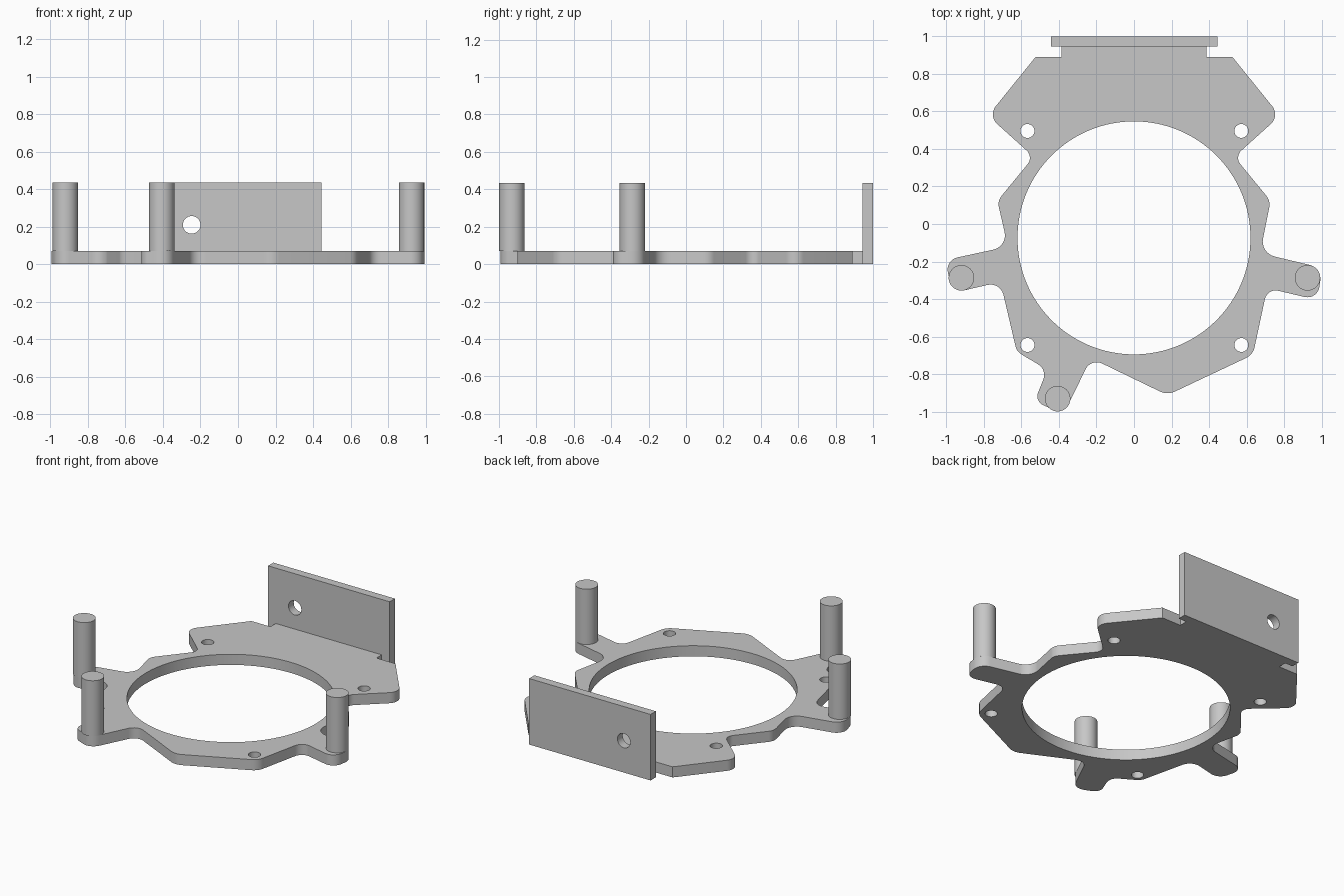
import bpy
import bmesh
from math import cos, sin, tan, pi, radians
from mathutils import Vector

if "Cube" in bpy.data.objects:
    bpy.data.objects.remove(bpy.data.objects["Cube"], do_unlink=True)

BASE_TOP = 0.07
TOP = 0.435
BACK_FRONT = 0.945

grey = bpy.data.materials.new("plain_grey")
grey.use_nodes = True
grey.diffuse_color = (0.57, 0.57, 0.57, 1)
for node in grey.node_tree.nodes:
    if node.type == "BSDF_PRINCIPLED":
        node.inputs["Base Color"].default_value = grey.diffuse_color


def finish(obj):
    """Assign the colour and smooth only the rounded faces."""
    obj.data.materials.clear()
    obj.data.materials.append(grey)
    bpy.ops.object.select_all(action="DESELECT")
    obj.select_set(True)
    bpy.context.view_layer.objects.active = obj
    bpy.ops.object.shade_smooth_by_angle(angle=radians(30))


def circle(x, y, radius, count=32):
    return [(x + radius * cos(2 * pi * i / count), y + radius * sin(2 * pi * i / count))
            for i in range(count)]


def rounded(corners, steps=8):
    """Replace each (x, y, tangent length) corner by a circular arc."""
    points = []
    for i, (x, y, length) in enumerate(corners):
        corner = Vector((x, y))
        if not length:
            points.append(corner)
            continue
        before = (Vector(corners[i - 1][:2]) - corner).normalized()
        after = (Vector(corners[(i + 1) % len(corners)][:2]) - corner).normalized()
        half = before.angle(after) / 2
        radius = length * tan(half)
        middle = (before + after).normalized()
        centre = corner + middle * length / cos(half)
        across = (after - before).normalized()
        sweep = pi / 2 - half
        for k in range(steps + 1):
            turn = sweep * (2 * k / steps - 1)
            points.append(centre + radius * (across * sin(turn) - middle * cos(turn)))
    return points


def sheet(name, loops, thickness):
    """Extruded flat profile; the inner loops become holes."""
    curve = bpy.data.curves.new(name + "_profile", "CURVE")
    curve.dimensions = "2D"
    curve.fill_mode = "BOTH"
    curve.extrude = thickness / 2
    for loop in loops:
        spline = curve.splines.new("POLY")
        spline.points.add(len(loop) - 1)
        for point, (x, y) in zip(spline.points, loop):
            point.co = (x, y, 0, 1)
        spline.use_cyclic_u = True
    helper = bpy.data.objects.new(name + "_helper", curve)
    bpy.context.collection.objects.link(helper)
    graph = bpy.context.evaluated_depsgraph_get()
    mesh = bpy.data.meshes.new_from_object(helper.evaluated_get(graph))
    bpy.data.objects.remove(helper, do_unlink=True)
    bm = bmesh.new()
    bm.from_mesh(mesh)
    bmesh.ops.remove_doubles(bm, verts=bm.verts, dist=0.0001)
    bmesh.ops.recalc_face_normals(bm, faces=bm.faces)
    bm.to_mesh(mesh)
    bm.free()
    obj = bpy.data.objects.new(name, mesh)
    bpy.context.collection.objects.link(obj)
    return obj


# Base ring outline: back shoulders, two side arms, a front foot
back_right = [
    (-0.386, BACK_FRONT, 0), (-0.386, 0.89, 0), (-0.525, 0.89, 0),
    (-0.778, 0.577, 0.065), (-0.535, 0.358, 0.05), (-0.728, 0.123, 0.035),
]
back_left = [(-x, y, t) for x, y, t in reversed(back_right)]
right_arm = [
    (-0.672, -0.12, 0.08), (-1.01, -0.193, 0.07), (-0.963, -0.367, 0.065),
    (-0.712, -0.309, 0.07), (-0.625, -0.68, 0.03),
]
front_foot = [
    (-0.463, -0.777, 0.055), (-0.53, -0.945, 0.05), (-0.375, -1.014, 0.07),
    (-0.229, -0.715, 0.065), (0.178, -0.912, 0.045), (0.634, -0.697, 0.04),
]
left_arm = [
    (0.71, -0.342, 0.06), (0.978, -0.405, 0.07), (1.003, -0.234, 0.07),
    (0.672, -0.155, 0.08),
]
outline = rounded(back_right + right_arm + front_foot + left_arm + back_left)
screw_holes = [circle(x, y, 0.037) for x in (-0.568, 0.572) for y in (-0.645, 0.496)]
base = sheet("base_ring", [outline, circle(0, -0.074, 0.621, 128)] + screw_holes, BASE_TOP)
base.location.z = BASE_TOP / 2
finish(base)

# Upright back plate with one hole
plate_outline = [(-0.442, 0), (0.444, 0), (0.444, TOP), (-0.442, TOP)]
plate = sheet("back_plate", [plate_outline, circle(-0.247, 0.21, 0.047)], 1 - BACK_FRONT)
plate.rotation_euler.x = pi / 2
plate.location.y = (1 + BACK_FRONT) / 2
finish(plate)

# Standing posts on the arms and foot
posts = {
    "right_post": (-0.92, -0.287),
    "left_post": (0.925, -0.287),
    "front_post": (-0.407, -0.931),
}
for name, (x, y) in posts.items():
    bpy.ops.mesh.primitive_cylinder_add(
        vertices=48, radius=0.068, depth=TOP - BASE_TOP,
        location=(x, y, (TOP + BASE_TOP) / 2))
    post = bpy.context.object
    post.name = name
    finish(post)
